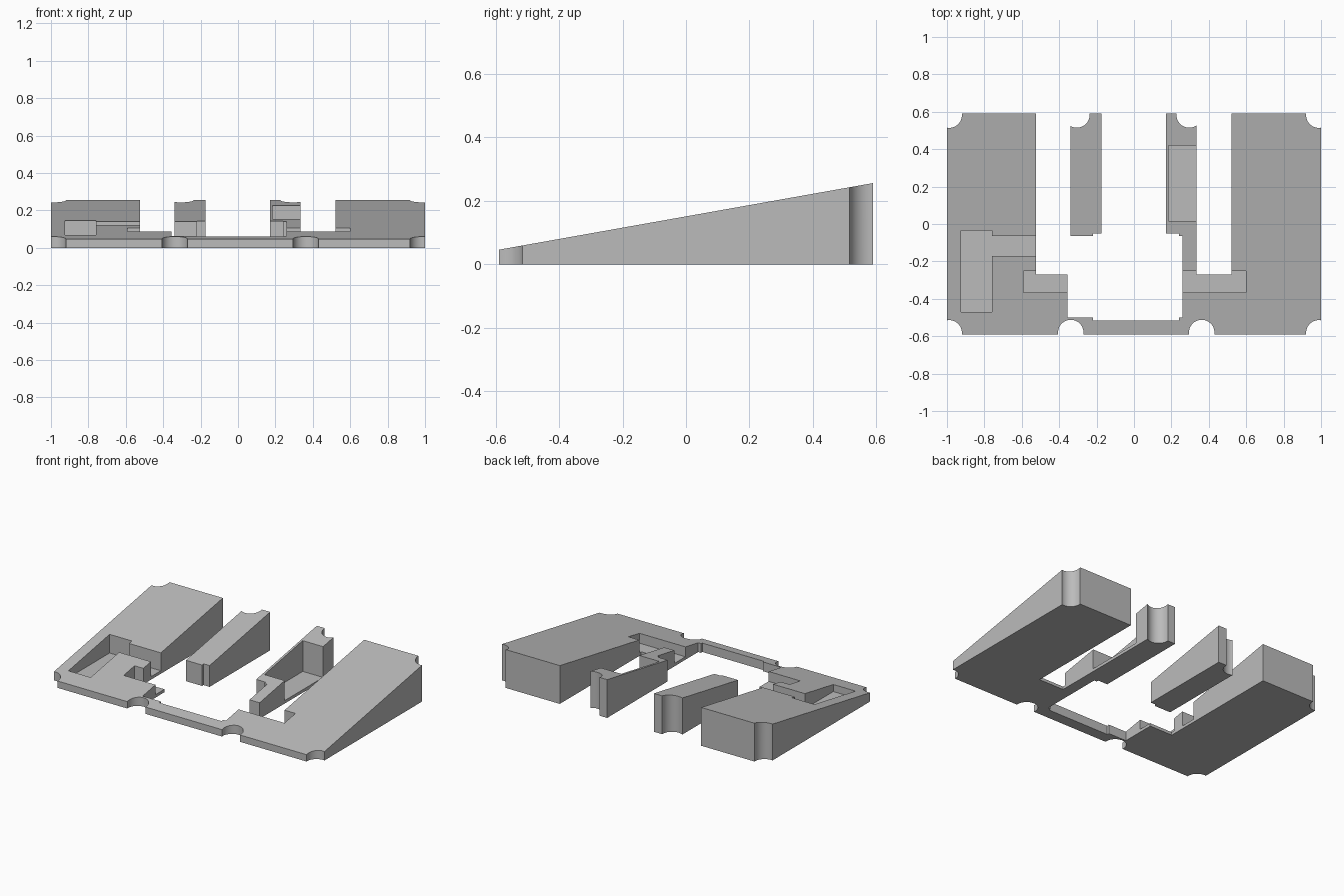
import bpy, bmesh, math

cube = bpy.data.objects.get("Cube")
if cube:
    bpy.data.objects.remove(cube, do_unlink=True)

FRONT, BACK = -0.59, 0.59
FLOOR = 0.02

grey = bpy.data.materials.new("plain grey")
grey.use_nodes = True
grey.diffuse_color = (0.5, 0.5, 0.5, 1)
grey.node_tree.nodes["Principled BSDF"].inputs["Base Color"].default_value = (0.5, 0.5, 0.5, 1)


def slope(y):
    return 0.046 + 0.178 * (y - FRONT)


def make_object(name, bm):
    bmesh.ops.recalc_face_normals(bm, faces=bm.faces)
    mesh = bpy.data.meshes.new(name)
    bm.to_mesh(mesh)
    bm.free()
    mesh.materials.append(grey)
    obj = bpy.data.objects.new(name, mesh)
    bpy.context.collection.objects.link(obj)
    return obj


def prism(name, outline, top):
    """Plan outline raised from the ground to top(y)."""
    bm = bmesh.new()
    low = [bm.verts.new((x, y, 0)) for x, y in outline]
    high = [bm.verts.new((x, y, top(y))) for x, y in outline]
    bm.faces.new(low)
    bm.faces.new(high)
    for i in range(len(low)):
        j = (i + 1) % len(low)
        bm.faces.new((low[i], low[j], high[j], high[i]))
    return make_object(name, bm)


def box_cutter(x0, x1, y0, y1):
    bm = bmesh.new()
    bmesh.ops.create_cube(bm, size=1)
    for v in bm.verts:
        v.co.x = x1 if v.co.x > 0 else x0
        v.co.y = y1 if v.co.y > 0 else y0
        v.co.z = 0.5 if v.co.z > 0 else FLOOR
    return make_object("pocket_cutter", bm)


def round_cutter(x, y):
    bm = bmesh.new()
    bmesh.ops.create_cone(bm, cap_ends=True, segments=48, radius1=0.068, radius2=0.068, depth=1)
    bmesh.ops.translate(bm, verts=bm.verts, vec=(x, y, 0))
    return make_object("round_cutter", bm)


def carve(obj, cutters):
    for cutter in cutters:
        cutter.hide_render = True
        mod = obj.modifiers.new("carve", "BOOLEAN")
        mod.operation, mod.solver, mod.object = "DIFFERENCE", "EXACT", cutter
        bpy.context.view_layer.objects.active = obj
        bpy.ops.object.modifier_apply(modifier=mod.name)
        bpy.data.objects.remove(cutter, do_unlink=True)
    bpy.ops.object.select_all(action="DESELECT")
    obj.select_set(True)
    bpy.ops.object.shade_smooth_by_angle(angle=math.radians(25))


# Main sloped base: two wide wings, a thin front bridge and one inner rail
base = prism("sloped_base", [
    (-1, FRONT), (1, FRONT), (1, BACK), (0.52, BACK),
    (0.52, -0.27), (0.335, -0.27), (0.335, BACK), (0.17, BACK),
    (0.17, -0.05), (0.24, -0.05), (0.24, -0.065), (0.26, -0.065),
    (0.26, -0.5), (0.24, -0.5), (0.24, -0.515), (-0.22, -0.515),
    (-0.22, -0.5), (-0.355, -0.5), (-0.355, -0.27), (-0.525, -0.27),
    (-0.525, BACK), (-1, BACK)], slope)

# Separate inner rail
rail = prism("loose_rail", [
    (-0.34, -0.065), (-0.22, -0.065), (-0.22, -0.05), (-0.175, -0.05),
    (-0.175, BACK), (-0.34, BACK)], slope)

# Round screw notches along the rim, then the recessed pockets
notches = [round_cutter(sx * 0.988, sy * 0.582) for sx in (-1, 1) for sy in (-1, 1)]
notches += [round_cutter(x, -0.58) for x in (-0.338, 0.362)]
notches.append(round_cutter(0.295, 0.583))
pockets = [
    box_cutter(0.185, 0.4, 0.015, 0.42),
    box_cutter(0.2, 0.6, -0.365, -0.25),
    box_cutter(-0.59, -0.3, -0.365, -0.25),
    box_cutter(-0.925, -0.76, -0.47, -0.035),
    box_cutter(-0.8, -0.5, -0.17, -0.065)]
carve(base, notches + pockets)
carve(rail, [round_cutter(-0.305, 0.583)])
